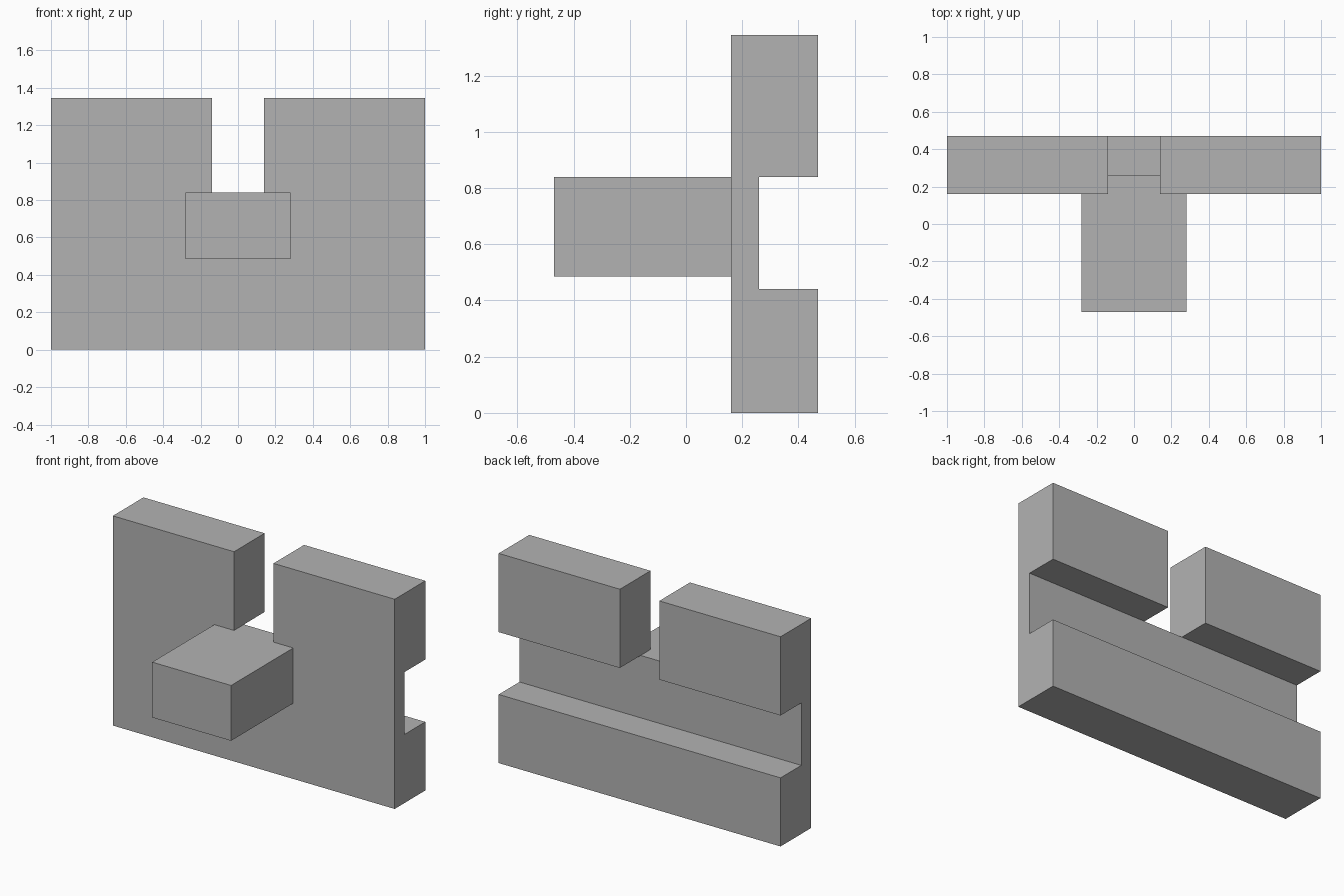
import bpy
import bmesh
import math

if "Cube" in bpy.data.objects:
    bpy.data.objects.remove(bpy.data.objects["Cube"], do_unlink=True)

# Key dimensions
FRONT, WEB_BACK, BACK = 0.16, 0.26, 0.47
GROOVE_LOW, GROOVE_TOP, TOP = 0.44, 0.84, 1.345

grey = bpy.data.materials.new("plain_grey")
grey.use_nodes = True
colour = (0.45, 0.45, 0.45, 1)
grey.diffuse_color = colour
grey.node_tree.nodes["Principled BSDF"].inputs["Base Color"].default_value = colour


def extrude_x(name, profile, half_width):
    """Extrude a (y, z) profile symmetrically along x."""
    bm = bmesh.new()
    face = bm.faces.new([bm.verts.new((-half_width, y, z)) for y, z in profile])
    result = bmesh.ops.extrude_face_region(bm, geom=[face])
    moved = [v for v in result["geom"] if isinstance(v, bmesh.types.BMVert)]
    bmesh.ops.translate(bm, verts=moved, vec=(2 * half_width, 0, 0))
    bmesh.ops.recalc_face_normals(bm, faces=bm.faces)
    mesh = bpy.data.meshes.new(name)
    bm.to_mesh(mesh)
    bm.free()
    mesh.materials.append(grey)
    obj = bpy.data.objects.new(name, mesh)
    bpy.context.collection.objects.link(obj)
    return obj


def rectangle(y0, y1, z0, z1):
    return [(y0, z0), (y1, z0), (y1, z1), (y0, z1)]


def combine(target, tool, operation):
    """Apply a boolean and remove its tool."""
    mod = target.modifiers.new(operation.lower(), "BOOLEAN")
    mod.operation, mod.solver, mod.object = operation, "EXACT", tool
    bpy.context.view_layer.objects.active = target
    bpy.ops.object.modifier_apply(modifier=mod.name)
    bpy.data.objects.remove(tool, do_unlink=True)


# Upright plate with a long groove across its back
plate = extrude_x("notched_plate", [
    (FRONT, 0), (BACK, 0), (BACK, GROOVE_LOW), (WEB_BACK, GROOVE_LOW),
    (WEB_BACK, GROOVE_TOP), (BACK, GROOVE_TOP), (BACK, TOP), (FRONT, TOP)], 1)

# Central slot, open at the top
slot = extrude_x("slot_cutter", rectangle(0, 0.7, GROOVE_TOP, 1.6), 0.14)
combine(plate, slot, "DIFFERENCE")

# Front block, level with the slot floor
block = extrude_x("front_block", rectangle(-BACK, 0.2, 0.485, GROOVE_TOP), 0.28)
combine(plate, block, "UNION")

# Merge flat regions into clean faces
bm = bmesh.new()
bm.from_mesh(plate.data)
bmesh.ops.remove_doubles(bm, verts=bm.verts, dist=0.0001)
bmesh.ops.dissolve_limit(bm, angle_limit=math.radians(1),
                         verts=bm.verts, edges=bm.edges)
bm.to_mesh(plate.data)
bm.free()
